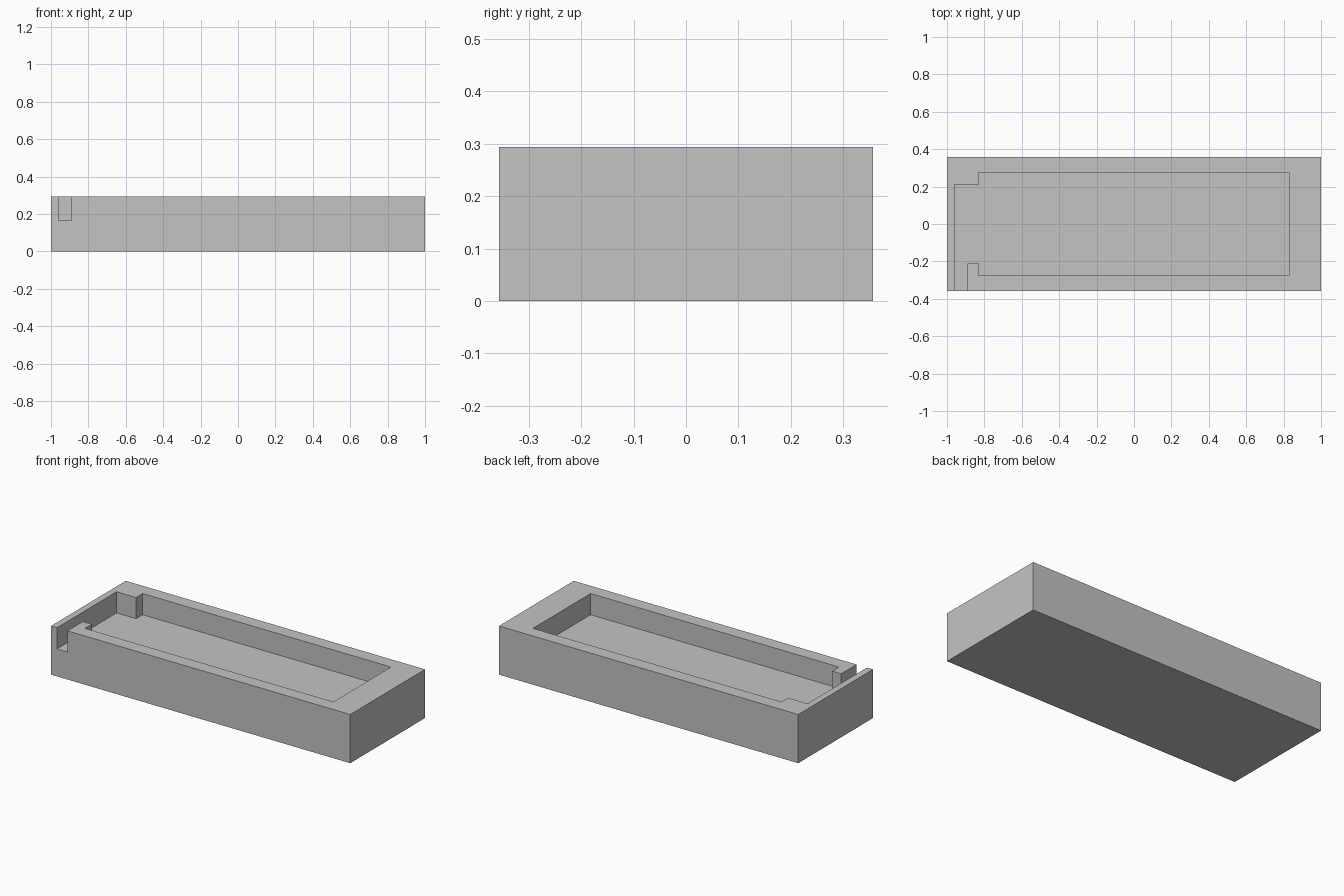
import bpy
import bmesh

if "Cube" in bpy.data.objects:
    bpy.data.objects.remove(bpy.data.objects["Cube"], do_unlink=True)

HALF_Y, HEIGHT, FLOOR = 0.357, 0.294, 0.166

# Plain grey material
grey = bpy.data.materials.new("plain_grey")
grey.use_nodes = True
colour = (0.55, 0.55, 0.55, 1)
grey.diffuse_color = colour
grey.node_tree.nodes["Principled BSDF"].inputs["Base Color"].default_value = colour


def prism(name, outline, bottom, top):
    """Extrude a closed xy outline from bottom to top."""
    bm = bmesh.new()
    base = bm.faces.new([bm.verts.new((x, y, bottom)) for x, y in outline])
    extruded = bmesh.ops.extrude_face_region(bm, geom=[base], use_keep_orig=True)
    raised = [g for g in extruded["geom"] if isinstance(g, bmesh.types.BMVert)]
    bmesh.ops.translate(bm, verts=raised, vec=(0, 0, top - bottom))
    bmesh.ops.recalc_face_normals(bm, faces=bm.faces)
    mesh = bpy.data.meshes.new(name)
    bm.to_mesh(mesh)
    bm.free()
    mesh.materials.append(grey)
    obj = bpy.data.objects.new(name, mesh)
    bpy.context.collection.objects.link(obj)
    return obj


# Solid block
tray = prism("tray_body", [(-1, -HALF_Y), (1, -HALF_Y), (1, HALF_Y), (-1, HALF_Y)], 0, HEIGHT)

# Pocket with an end recess and a slot running out through the front
pocket = [
    (-0.96, -0.5), (-0.89, -0.5), (-0.89, -0.21), (-0.83, -0.21),
    (-0.83, -0.275), (0.83, -0.275), (0.83, 0.275), (-0.83, 0.275),
    (-0.83, 0.212), (-0.96, 0.212),
]
cutter = prism("pocket_cutter", pocket, FLOOR, HEIGHT + 0.1)

# Cut the pocket, then drop the cutter
cut = tray.modifiers.new("pocket", "BOOLEAN")
cut.operation = "DIFFERENCE"
cut.solver = "EXACT"
cut.object = cutter
bpy.context.view_layer.objects.active = tray
tray.select_set(True)
bpy.ops.object.modifier_apply(modifier=cut.name)
bpy.data.objects.remove(cutter, do_unlink=True)
